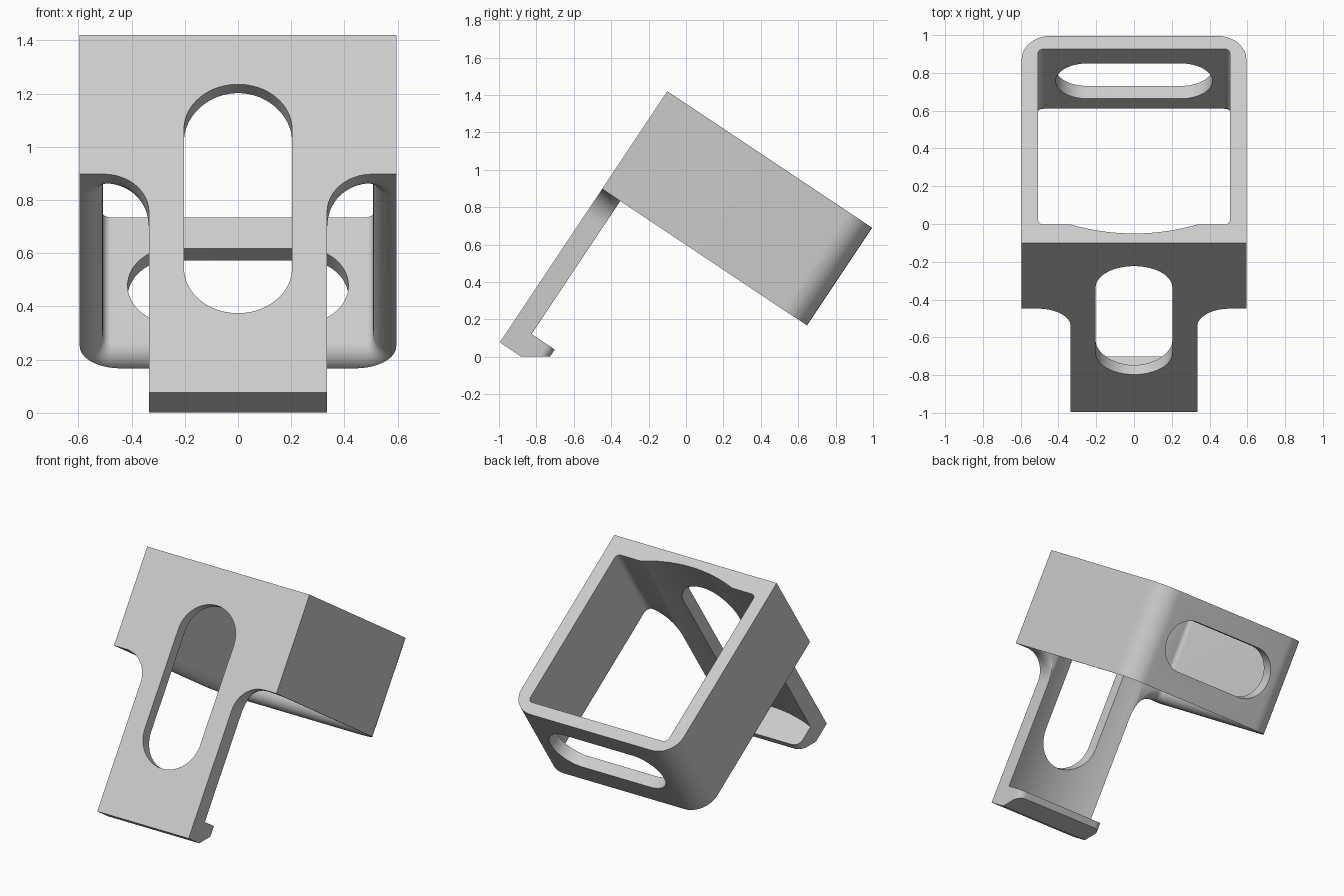
import bpy, bmesh, math
from mathutils import Matrix

cube = bpy.data.objects.get("Cube")
if cube:
    bpy.data.objects.remove(cube, do_unlink=True)

grey = bpy.data.materials.new("light_grey")
grey.use_nodes = True
colour = (0.6, 0.6, 0.6, 1)
grey.diffuse_color = colour
grey.node_tree.nodes["Principled BSDF"].inputs["Base Color"].default_value = colour

# Working frame: x across, u into the bracket, v down along the front plate
TILT = math.atan2(2, 3)
HALF, WALL, DEPTH, DROP = 0.595, 0.117, 1.316, 0.628
LEG, LENGTH, FLARE = 0.335, 1.614, 0.08


def loft(name, rings):
    """Closed solid through equal-length rings of (x, u, v) points."""
    bm = bmesh.new()
    loops = [[bm.verts.new((x, u, -v)) for x, u, v in ring] for ring in rings]
    n = len(loops[0])
    for a, b in zip(loops, loops[1:]):
        for i in range(n):
            j = (i + 1) % n
            bm.faces.new((a[i], a[j], b[j], b[i]))
    bm.faces.new(loops[0])
    bm.faces.new(loops[-1])
    bmesh.ops.recalc_face_normals(bm, faces=bm.faces)
    mesh = bpy.data.meshes.new(name)
    bm.to_mesh(mesh)
    bm.free()
    mesh.materials.append(grey)
    obj = bpy.data.objects.new(name, mesh)
    bpy.context.collection.objects.link(obj)
    return obj


def rounded(half, lo, hi, r_lo, r_hi, steps=12):
    """Rounded rectangle; a zero radius gives a sharp corner."""
    pts = []
    for sx, end, r, start in ((1, lo, r_lo, -90), (1, hi, r_hi, 0),
                              (-1, hi, r_hi, 90), (-1, lo, r_lo, 180)):
        inward = 1 if end == lo else -1
        for i in range(steps + 1 if r else 1):
            a = math.radians(start + 90 * i / steps)
            pts.append((sx * (half - r) + r * math.cos(a),
                        end + inward * r + r * math.sin(a)))
    return pts


def boolean(target, tool, operation):
    mod = target.modifiers.new(operation, "BOOLEAN")
    mod.operation, mod.solver, mod.object = operation, "EXACT", tool
    bpy.context.view_layer.objects.active = target
    bpy.ops.object.modifier_apply(modifier=mod.name)
    bpy.data.objects.remove(tool, do_unlink=True)


def slot(half, lo, hi, r, u0, u1):
    outline = rounded(half, lo, hi, r, r, 20)
    return loft("slot_cutter", [[(x, u, v) for x, v in outline] for u in (u0, u1)])


# Rectangular frame with rounded rear corners
outline = rounded(HALF, 0, DEPTH, 0, 0.15)
body = loft("clip_bracket", [[(x, u, v) for x, u in outline] for v in (0, DROP)])

# Opening, flared by a quarter round at its lower rim
curve = [math.radians(90 * i / 10) for i in range(11)]
levels = [(-0.1, 0)]
levels += [(DROP - FLARE + FLARE * math.sin(a), FLARE * (1 - math.cos(a))) for a in curve]
levels += [(DROP + 0.1, FLARE)]
rings = [[(x, u, v) for x, u in rounded(0.508 + f, WALL - f, 1.235 + f, 0.03 + f, 0.03 + f)]
         for v, f in levels]
boolean(body, loft("opening_cutter", rings), "DIFFERENCE")

# Front plate running down into the leg
corners = [(-HALF, 0), (HALF, 0), (HALF, LENGTH), (-HALF, LENGTH)]
plate = loft("front_plate", [[(x, u, v) for x, v in corners] for u in (0, WALL)])

# Curved shoulders beside the leg, with the rim rounding carried around them
profile = [(-0.1, 0), (WALL - FLARE, 0)]
profile += [(WALL - FLARE + FLARE * math.sin(a), FLARE * (1 - math.cos(a))) for a in curve[1:]]
profile += [(WALL + 0.05, FLARE)]
R = 0.17
for side in (1, -1):
    rings = []
    for u, f in profile:
        ring = [(side * 0.8, u, LENGTH + 0.1), (side * 0.8, u, DROP - f)]
        for i in range(17):
            a = math.radians(90 * i / 16)
            ring.append((side * (LEG + R - R * math.sin(a)), u,
                         DROP + R - (R + f) * math.cos(a)))
        ring.append((side * LEG, u, LENGTH + 0.1))
        rings.append(ring)
    boolean(plate, loft("shoulder_cutter", rings), "DIFFERENCE")
boolean(body, plate, "UNION")

# Shallow cylindrical hollow down the back of the plate and leg
HOOK = 1.483
sag = WALL - 0.06
radius = (LEG ** 2 + sag ** 2) / (2 * sag)
span = math.asin(LEG / radius)
arc = []
for i in range(25):
    a = span * (2 * i / 24 - 1)
    arc.append((radius * math.sin(a), WALL - sag + radius * (1 - math.cos(a))))
arc += [(LEG, WALL + 0.03), (-LEG, WALL + 0.03)]
boolean(body, loft("hollow_cutter", [[(x, u, v) for x, u in arc] for v in (-0.1, HOOK)]),
        "DIFFERENCE")

# Foot hook with rounded tip corners and a flat sole
tip = rounded(LEG, 0.03, 0.266, 0, 0.05)
hook = loft("foot_hook", [[(x, u, v) for x, u in tip] for v in (HOOK, LENGTH)])
sole = [(0.135, LENGTH), (0.335, LENGTH - 0.1333), (0.4, 1.8), (0.135, 1.8)]
boolean(hook, loft("sole_cutter", [[(x, u, v) for u, v in sole] for x in (-0.5, 0.5)]),
        "DIFFERENCE")
boolean(body, hook, "UNION")

# Long front slot and wide rear slot
boolean(body, slot(0.203, 0.222, 1.256, 0.2029, -0.1, 0.4), "DIFFERENCE")
boolean(body, slot(0.415, 0.14, 0.476, 0.1679, 1.0, 1.5), "DIFFERENCE")

# Lean the bracket onto its foot and smooth the curved faces
body.data.transform(Matrix.Translation((0, -0.1, 1.42)) @ Matrix.Rotation(-TILT, 4, "X"))
bpy.ops.object.select_all(action="DESELECT")
body.select_set(True)
bpy.context.view_layer.objects.active = body
bpy.ops.object.shade_smooth_by_angle(angle=math.radians(30))
